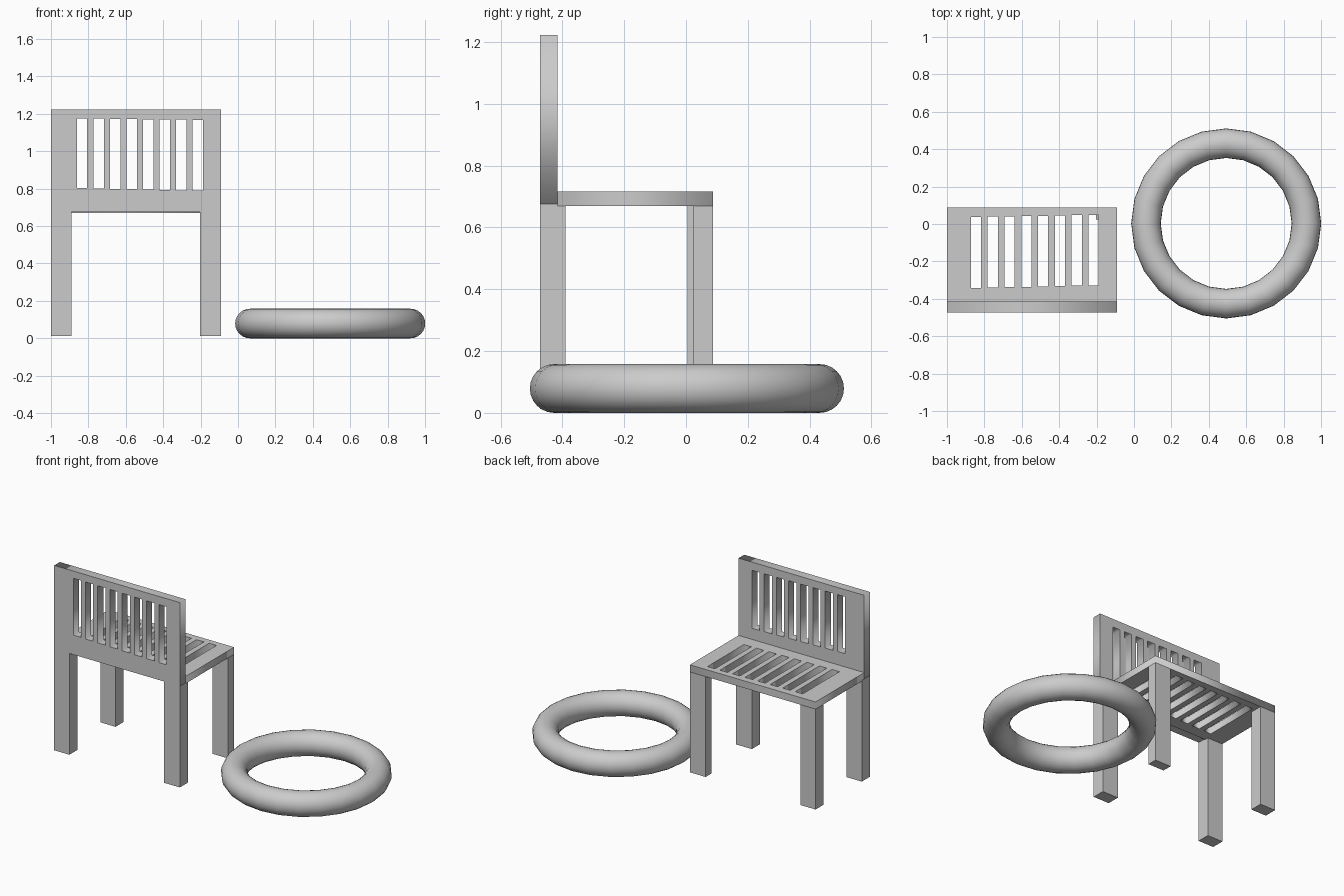
import bpy
from math import radians

if "Cube" in bpy.data.objects:
    bpy.data.objects.remove(bpy.data.objects["Cube"])


def slotted_panel(name, outline, slots, half_thickness, location, tilt=0):
    """Flat board: outline rectangle with rectangular slots cut through."""
    curve = bpy.data.curves.new(name, 'CURVE')
    curve.dimensions = '2D'
    curve.fill_mode = 'BOTH'
    curve.extrude = half_thickness
    for x0, x1, y0, y1 in [outline] + slots:
        spline = curve.splines.new('POLY')
        spline.points.add(3)
        corners = [(x0, y0), (x1, y0), (x1, y1), (x0, y1)]
        for point, (x, y) in zip(spline.points, corners):
            point.co = (x, y, 0, 1)
        spline.use_cyclic_u = True
    obj = bpy.data.objects.new(name, curve)
    bpy.context.collection.objects.link(obj)
    obj.location = location
    obj.rotation_euler.x = radians(tilt)
    bpy.ops.object.select_all(action='DESELECT')
    obj.select_set(True)
    bpy.context.view_layer.objects.active = obj
    bpy.ops.object.convert(target='MESH')


def box(name, x0, x1, y0, y1, z0, z1):
    bpy.ops.mesh.primitive_cube_add(
        size=1, location=((x0 + x1) / 2, (y0 + y1) / 2, (z0 + z1) / 2))
    obj = bpy.context.object
    obj.name = name
    obj.scale = (x1 - x0, y1 - y0, z1 - z0)


LEFT, RIGHT = -1.0, -0.09

# Backrest with eight upright slots
back_slots = []
for i in range(8):
    x = -0.862 + 0.0885 * i
    back_slots.append((x, x + 0.056, 0.803 - 0.002 * i, 1.175 - 0.001 * i))
slotted_panel("backrest", (LEFT, RIGHT, 0.675, 1.222), back_slots,
              0.029, (0, -0.444, 0), tilt=90)

# Seat with eight slots running front to back
seat_slots = []
for i in range(8):
    x = -0.872 + 0.0898 * i
    seat_slots.append((x, x + 0.054, -0.342 + 0.002 * i, 0.038 + 0.0015 * i))
slotted_panel("seat", (LEFT, RIGHT, -0.415, 0.088), seat_slots,
              0.0235, (0, 0, 0.6925))

# Four legs
for side, x0, x1, inner in (("left", LEFT, -0.89, 0.005),
                            ("right", -0.204, RIGHT, 0.025)):
    box(side + "_back_leg", x0, x1, -0.473, -0.39, 0.012, 0.675)
    box(side + "_seat_leg", x0, x1, inner, 0.088, 0.012, 0.67)

# Ring lying on the ground beside the chair
bpy.ops.mesh.primitive_torus_add(
    location=(0.493, 0.003, 0.079), major_radius=0.429, minor_radius=0.079,
    major_segments=24, minor_segments=24)
bpy.context.object.name = "ring"
bpy.ops.object.shade_smooth_by_angle(angle=radians(40))
